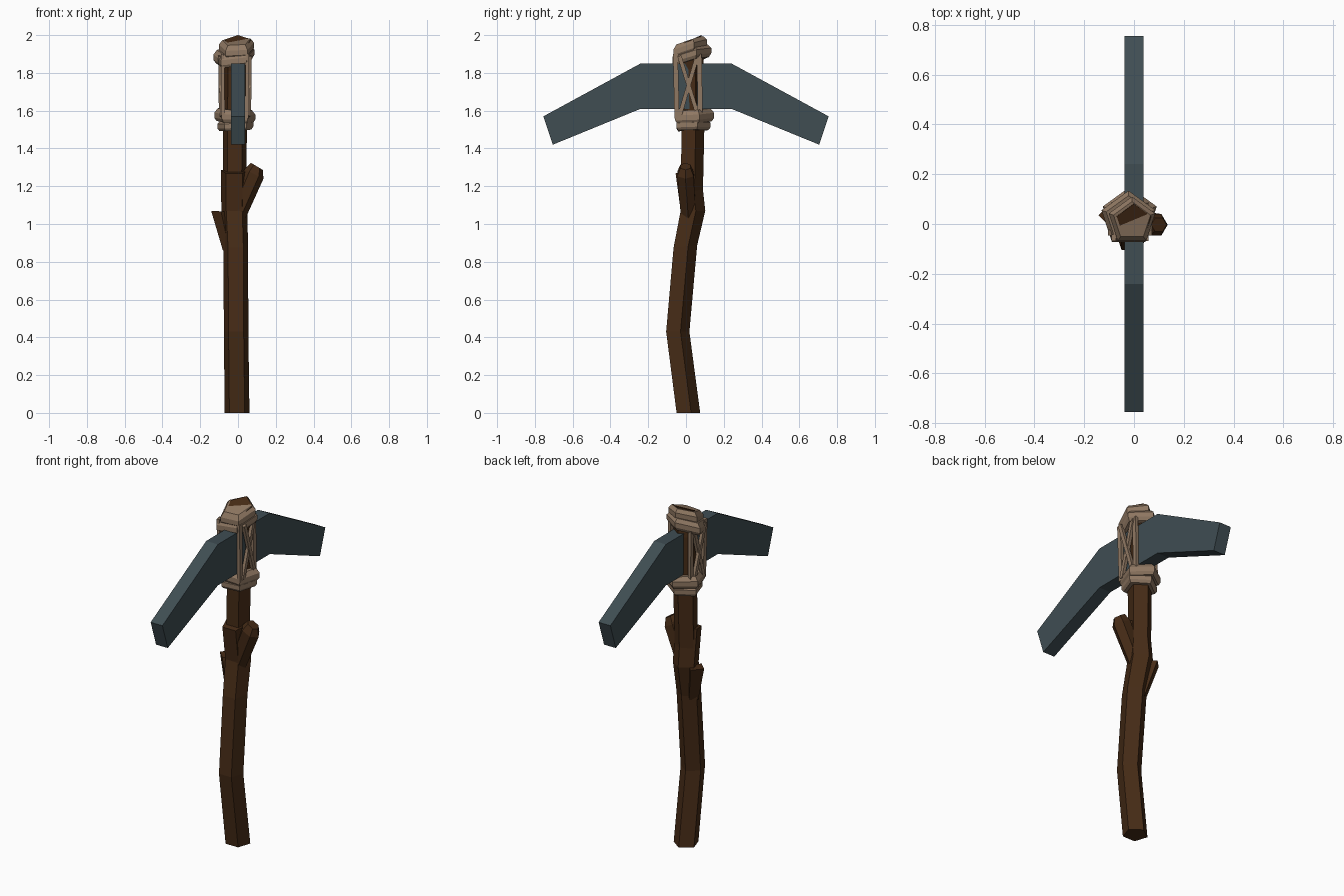
import bpy, bmesh, math
from mathutils import Vector

if "Cube" in bpy.data.objects:
    bpy.data.objects.remove(bpy.data.objects["Cube"])


def material(name, rgb):
    m = bpy.data.materials.new(name)
    m.diffuse_color = (*rgb, 1)
    m.use_nodes = True
    m.node_tree.nodes["Principled BSDF"].inputs["Base Color"].default_value = m.diffuse_color
    return m


WOOD = material("dark_wood", (0.060, 0.024, 0.008))
STONE = material("blue_grey_stone", (0.050, 0.075, 0.086))
CORD = material("tan_cord", (0.28, 0.19, 0.125))


def finish(name, bm, mat):
    bmesh.ops.recalc_face_normals(bm, faces=bm.faces[:])
    me = bpy.data.meshes.new(name)
    bm.to_mesh(me)
    bm.free()
    me.materials.append(mat)
    ob = bpy.data.objects.new(name, me)
    bpy.context.collection.objects.link(ob)
    return ob


def tube(name, rings, mat, sides=5, start=90):
    """Loft polygon rings given as (x, y, z, radius, slope_x, slope_y)."""
    bm = bmesh.new()
    loops = []
    for x, y, z, r, sx, sy in rings:
        loop = []
        for i in range(sides):
            a = math.radians(start) + math.tau * i / sides
            dx, dy = r * math.cos(a), r * math.sin(a)
            loop.append(bm.verts.new((x + dx, y + dy, z + sx * dx + sy * dy)))
        loops.append(loop)
    for lo, hi in zip(loops, loops[1:]):
        for i in range(sides):
            j = (i + 1) % sides
            bm.faces.new((lo[i], lo[j], hi[j], hi[i]))
    bm.faces.new(loops[0])
    bm.faces.new(loops[-1])
    return finish(name, bm, mat)


def band(name, x, y, z, r, h, sx, sy):
    """Pentagonal cord band with chamfered rims."""
    tube(name, [(x, y, z - h, r - 0.012, sx, sy), (x, y, z - h * 0.5, r, sx, sy),
                (x, y, z + h * 0.3, r, sx, sy), (x, y, z + h, r - 0.02, sx, sy)], CORD)


def strap(name, a, b, width=0.026, thick=0.018):
    """Flat cord running from a to b, facing along x."""
    a, b = Vector(a), Vector(b)
    d = (b - a).normalized()
    side = d.cross(Vector((1, 0, 0))).normalized() * width / 2
    out = side.cross(d).normalized() * thick / 2
    bm = bmesh.new()
    ends = [[bm.verts.new(p + side * s + out * o)
             for s, o in ((-1, -1), (1, -1), (1, 1), (-1, 1))] for p in (a, b)]
    for i in range(4):
        j = (i + 1) % 4
        bm.faces.new((ends[0][i], ends[0][j], ends[1][j], ends[1][i]))
    for e in ends:
        bm.faces.new(e)
    finish(name, bm, CORD)


# Crooked wooden handle: lower length with a step, then the upper length
tube("lower_handle", [(-0.005, 0.006, 0, 0.069, 0, 0), (-0.01, -0.05, 0.43, 0.068, 0, 0),
                      (-0.012, -0.01, 0.88, 0.069, 0, 0.1), (-0.02, 0.03, 1.07, 0.072, 0, 0),
                      (-0.02, 0.004, 1.28, 0.073, 0, 0.2)], WOOD)
tube("upper_handle", [(-0.02, 0.025, 1.15, 0.064, 0, 0), (-0.016, 0.03, 1.5, 0.067, 0, 0),
                      (-0.014, 0.028, 1.82, 0.067, 0, 0.2), (0.0, 0.008, 1.967, 0.073, 0, 0.45)], WOOD)

# Branch stubs
tube("right_branch_stub", [(-0.02, 0.015, 1.02, 0.045, -0.5, 0), (0.085, -0.003, 1.265, 0.05, -0.5, 0),
                           (0.1, -0.003, 1.305, 0.031, -0.6, 0)], WOOD, 6, 0)
tube("left_branch_stub", [(-0.045, 0.0, 0.86, 0.035, 0, 0), (-0.09, 0.035, 1.067, 0.052, -0.05, 0)],
     WOOD, 4, 45 + 135)

# Pick head: mirrored profile extruded across x
half = [(0.24, 1.85), (0.755, 1.57), (0.705, 1.42), (0.24, 1.61)]
outline = half + [(-y, z) for y, z in reversed(half)]
bm = bmesh.new()
near, far = [[bm.verts.new((x, y, z)) for y, z in outline] for x in (-0.038, 0.038)]
for i in range(8):
    j = (i + 1) % 8
    bm.faces.new((near[i], near[j], far[j], far[i]))
for s in (near, far):
    bm.faces.new((s[0], s[3], s[4], s[7]))
    bm.faces.new(s[0:4])
    bm.faces.new(s[4:8])
finish("pick_head", bm, STONE)

# Cord bands above and below the head
band("top_band", -0.008, 0.012, 1.935, 0.098, 0.034, 0.05, 0.33)
band("upper_band", -0.022, 0.02, 1.89, 0.114, 0.034, 0.12, 0.28)
band("lower_band", -0.017, 0.035, 1.573, 0.114, 0.034, -0.05, 0.05)
band("bottom_band", -0.014, 0.03, 1.525, 0.1, 0.03, 0.05, 0.02)

# Upright and crossed straps on both sides of the head
for side, label in ((1, "right"), (-1, "left")):
    def px(d):
        return -0.016 + side * d
    strap(label + "_front_strap", (px(0.062), -0.048, 1.56), (px(0.066), -0.056, 1.9))
    strap(label + "_back_strap", (px(0.066), 0.076, 1.56), (px(0.066), 0.07, 1.9))
    strap(label + "_cross_strap_a", (px(0.07), -0.035, 1.57), (px(0.074), 0.06, 1.89), 0.022)
    strap(label + "_cross_strap_b", (px(0.076), 0.065, 1.57), (px(0.08), -0.035, 1.89), 0.022)
